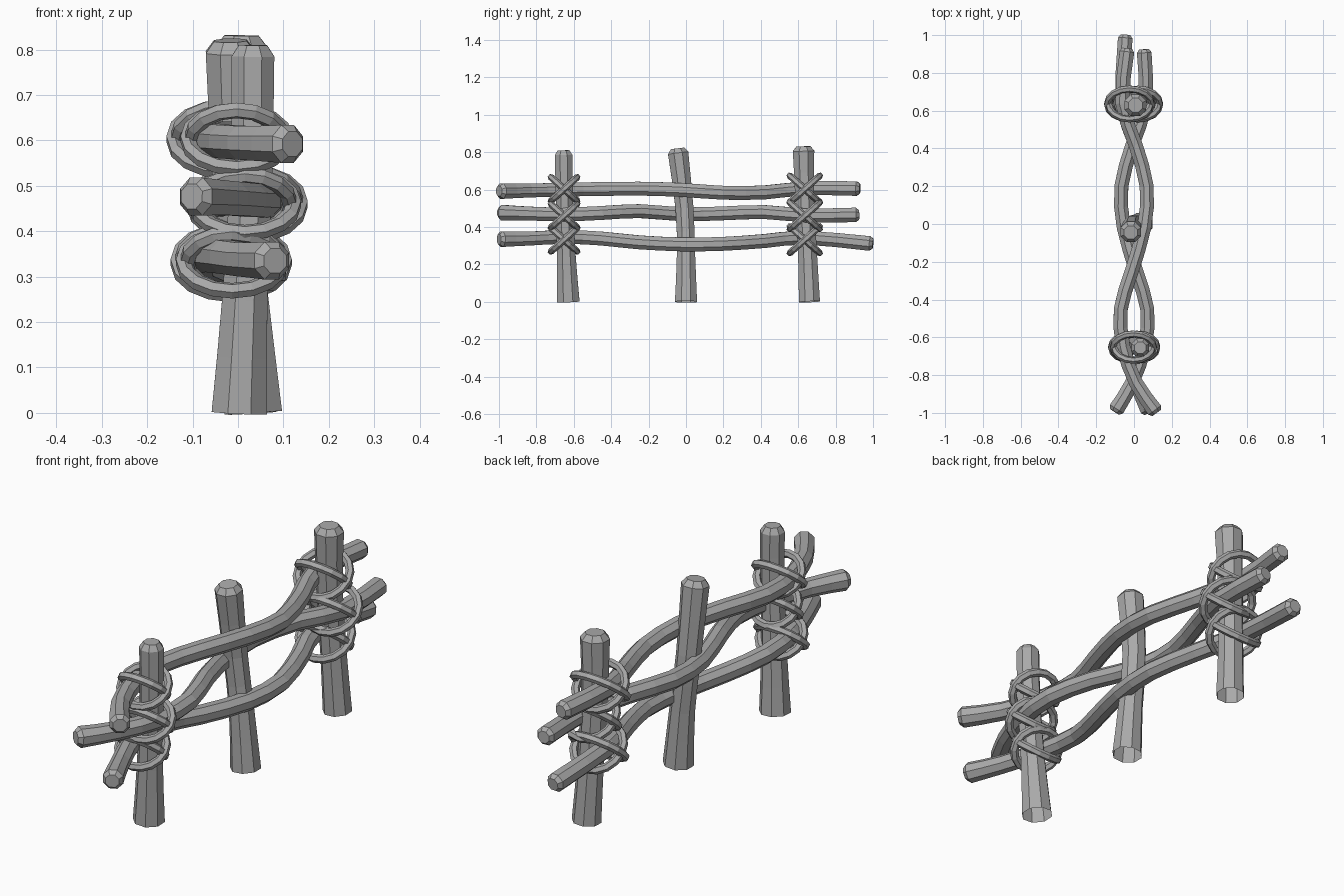
import bpy
import bmesh
import math
from mathutils import Vector

cube = bpy.data.objects.get("Cube")
if cube:
    bpy.data.objects.remove(cube, do_unlink=True)

wood = bpy.data.materials.new("grey_wood")
wood.use_nodes = True
GREY = (0.4, 0.4, 0.4, 1)
wood.diffuse_color = GREY
wood.node_tree.nodes["Principled BSDF"].inputs["Base Color"].default_value = GREY


def smooth_path(points, steps):
    """Catmull-Rom curve through (x, y, z, radius) points."""
    pts = [Vector(p) for p in points]
    pts = [2 * pts[0] - pts[1]] + pts + [2 * pts[-1] - pts[-2]]
    out = []
    for a, b, c, d in zip(pts, pts[1:], pts[2:], pts[3:]):
        for i in range(steps):
            t = i / steps
            out.append(0.5 * (2 * b + (c - a) * t + (2 * a - 5 * b + 4 * c - d) * t * t
                              + (3 * b - a - 3 * c + d) * t ** 3))
    return out + [pts[-2]]


def chamfer(path, end, depth=0.018, shrink=0.66):
    """Pull back one end of a path and add a smaller cap station."""
    tip = path[end].copy()
    inner = path[1 if end == 0 else -2]
    along = (inner - tip).to_3d().normalized() * depth
    path[end] = tip + Vector((*along, 0))
    tip.w *= shrink
    path.insert(0 if end == 0 else len(path), tip)


def tube(name, path, sides, up, closed=False, start_cap=True):
    """Sweep a polygon along the stations of a path."""
    bm = bmesh.new()
    n = len(path)
    rings = []
    for i, p in enumerate(path):
        before = path[i - 1] if closed or i else p
        after = path[(i + 1) % n] if closed or i < n - 1 else p
        tangent = (after - before).to_3d().normalized()
        u = tangent.cross(Vector(up)).normalized()
        v = u.cross(tangent)
        ring = []
        for k in range(sides):
            a = math.tau * (k + 0.5) / sides
            ring.append(bm.verts.new(p.to_3d() + (u * math.cos(a) + v * math.sin(a)) * p.w))
        rings.append(ring)
    for i in range(n if closed else n - 1):
        r, s = rings[i], rings[(i + 1) % n]
        for k in range(sides):
            j = (k + 1) % sides
            bm.faces.new((r[k], r[j], s[j], s[k]))
    if not closed:
        bm.faces.new(rings[-1])
        if start_cap:
            bm.faces.new(rings[0])
    bmesh.ops.recalc_face_normals(bm, faces=bm.faces)
    mesh = bpy.data.meshes.new(name)
    bm.to_mesh(mesh)
    bm.free()
    mesh.materials.append(wood)
    obj = bpy.data.objects.new(name, mesh)
    bpy.context.collection.objects.link(obj)


# Posts: flared open foot, chamfered top
posts = {
    "front_post": [(0.003, -0.63, 0, 0.066), (0.015, -0.64, 0.25, 0.054),
                   (0.03, -0.65, 0.55, 0.05), (0.033, -0.655, 0.81, 0.051)],
    "middle_post": [(0.038, 0, 0, 0.064), (0.018, 0.0, 0.25, 0.053),
                    (-0.008, -0.008, 0.5, 0.052), (-0.017, -0.045, 0.82, 0.059)],
    "back_post": [(0.027, 0.66, 0, 0.061), (0.015, 0.65, 0.25, 0.055),
                  (0.005, 0.635, 0.55, 0.055), (0.008, 0.628, 0.831, 0.062)],
}
for name, points in posts.items():
    path = smooth_path(points, 2)
    for station in path[:2]:
        station.z = max(station.z, 0)
    chamfer(path, -1, 0.025)
    tube(name, path, 8, (0, 1, 0), start_cap=False)

# Rails: woven from side to side between the posts
STATIONS = (-0.84, -0.65, -0.45, -0.25, -0.02, 0.2, 0.42, 0.64)
WEAVE = (0.01, -0.057, -0.07, -0.012, 0.054, 0.067, 0.008, -0.062)
rails = {
    "top_rail": (1, (0.12, -1, 0.592), (-0.035, 0.93, 0.605),
                 (0.595, 0.6, 0.603, 0.605, 0.598, 0.583, 0.585, 0.607)),
    "middle_rail": (-1, (-0.102, -0.995, 0.477), (0.053, 0.925, 0.465),
                    (0.472, 0.467, 0.475, 0.485, 0.468, 0.473, 0.48, 0.462)),
    "bottom_rail": (1, (0.082, -1, 0.335), (-0.045, 1, 0.31),
                    (0.338, 0.347, 0.338, 0.318, 0.307, 0.31, 0.325, 0.343)),
}
for name, (side, front, back, heights) in rails.items():
    points = [(*front, 0.045)]
    points += [(side * x, y, z, 0.04) for x, y, z in zip(WEAVE, STATIONS, heights)]
    points.append((*back, 0.042))
    path = smooth_path(points, 2)
    chamfer(path, 0)
    chamfer(path, -1)
    tube(name, path, 8, (0, 0, 1))

# Lashings: a pair of oppositely tilted rope rings at every crossing
lashings = (
    # post, y, half width, half depth, half height, ring centres from top to bottom
    ("front", -0.652, 0.104, 0.07, 0.063, (-0.003, 0.015, -0.013)),
    ("back", 0.635, 0.114, 0.08, 0.071, (-0.024, 0.02, -0.015)),
)
for post, y, width, depth, height, centres in lashings:
    for level, z, cx in zip(("top", "middle", "bottom"), (0.603, 0.46, 0.332), centres):
        for turn, tilt in (("rising", 1), ("falling", -1)):
            reach = width + 0.004 * tilt
            path = []
            for i in range(16):
                a = math.tau * i / 16
                s = math.sin(a)
                path.append(Vector((cx + reach * math.cos(a), y + depth * s,
                                    z + height * s * tilt, 0.018)))
            normal = (0, -height * tilt, depth)
            tube(f"{post}_{level}_{turn}_rope", path, 6, normal, closed=True)
